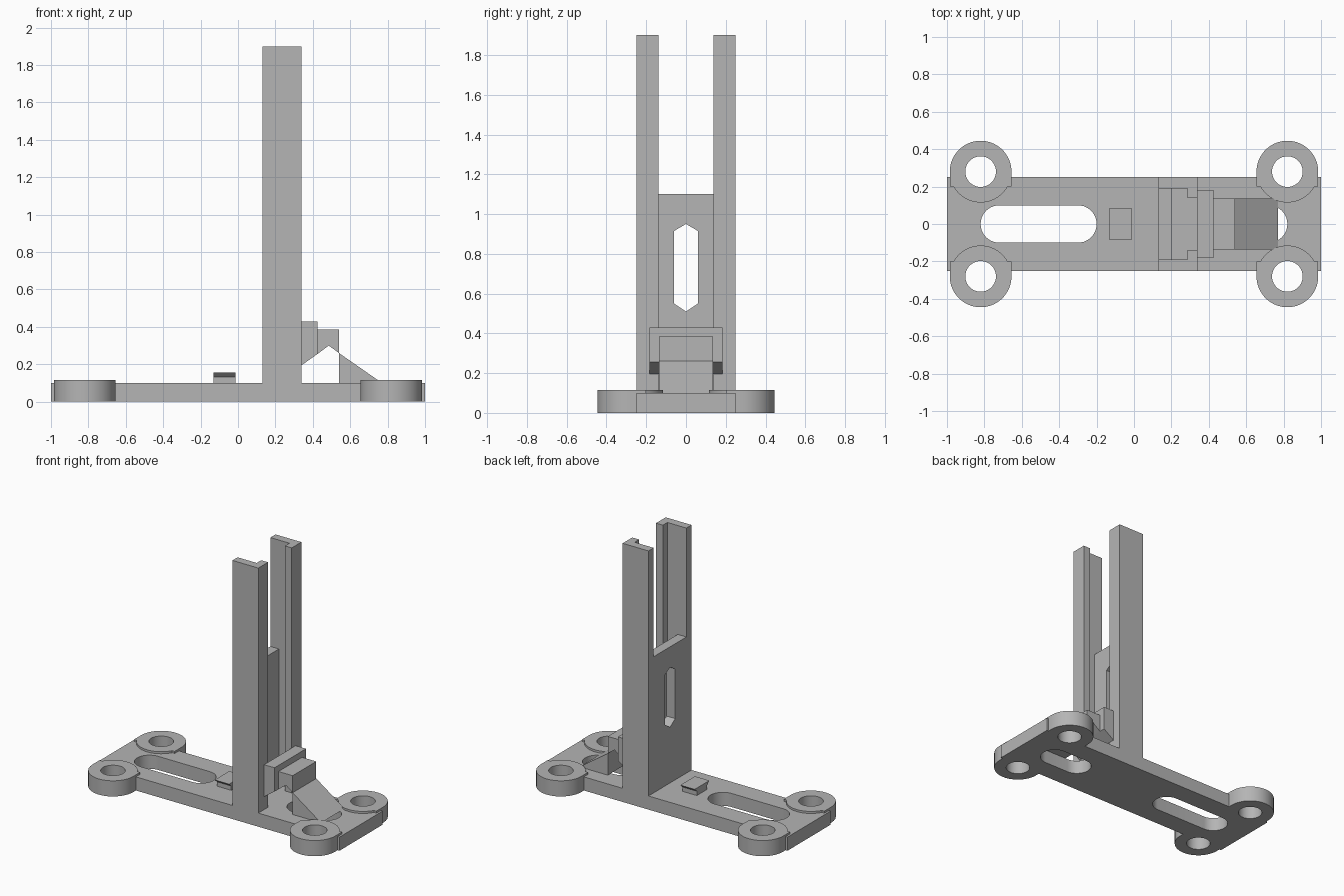
import bpy, bmesh
from math import sin, cos, pi, asin

cube = bpy.data.objects.get("Cube")
if cube:
    bpy.data.objects.remove(cube, do_unlink=True)

grey = bpy.data.materials.new("plain grey")
grey.use_nodes = True
colour = (0.46, 0.46, 0.46, 1)
grey.diffuse_color = colour
grey.node_tree.nodes["Principled BSDF"].inputs["Base Color"].default_value = colour

PLACE = {"x": lambda u, v, w: (w, u, v),
         "y": lambda u, v, w: (u, w, v),
         "z": lambda u, v, w: (u, v, w)}


def prism(name, outline, axis, start, end):
    """Extrude a flat outline along an axis."""
    bm = bmesh.new()
    face = bm.faces.new([bm.verts.new(PLACE[axis](u, v, start)) for u, v in outline])
    top = bmesh.ops.extrude_face_region(bm, geom=[face])["geom"]
    shift = PLACE[axis](0, 0, end - start)
    bmesh.ops.translate(bm, vec=shift, verts=[e for e in top if isinstance(e, bmesh.types.BMVert)])
    bmesh.ops.recalc_face_normals(bm, faces=bm.faces)
    mesh = bpy.data.meshes.new(name)
    bm.to_mesh(mesh)
    bm.free()
    mesh.materials.append(grey)
    obj = bpy.data.objects.new(name, mesh)
    bpy.context.collection.objects.link(obj)
    return obj


def combine(obj, other, operation):
    """Apply a boolean and discard the helper."""
    mod = obj.modifiers.new("boolean", "BOOLEAN")
    mod.object, mod.operation, mod.solver = other, operation, "EXACT"
    bpy.context.view_layer.objects.active = obj
    with bpy.context.temp_override(object=obj, active_object=obj):
        bpy.ops.object.modifier_apply(modifier=mod.name)
    bpy.data.objects.remove(other, do_unlink=True)


def rect(u0, u1, v0, v1):
    return [(u0, v0), (u1, v0), (u1, v1), (u0, v1)]


def arc(cx, cy, r, a0, a1, n):
    return [(cx + r * cos(a0 + (a1 - a0) * i / n), cy + r * sin(a0 + (a1 - a0) * i / n))
            for i in range(n + 1)]


def slot(x0, x1, r):
    return arc(x1 - r, 0, r, -pi / 2, pi / 2, 20) + arc(x0 + r, 0, r, pi / 2, 3 * pi / 2, 20)


# Base plate with four screw feet
PLATE = 0.1
FOOT_X, FOOT_Y, FOOT_R, SHOULDER = 0.82, 0.28, 0.165, 0.08
base = prism("base_plate", rect(-1, 1, -0.25, 0.25), "z", 0, PLATE)
corners = [(sx, sy) for sx in (-1, 1) for sy in (-1, 1)]
dip = asin(SHOULDER / FOOT_R)
foot = (arc(0, 0, FOOT_R, 0, pi, 32) + [(-FOOT_R, -SHOULDER)]
        + arc(0, 0, FOOT_R, pi + dip, 2 * pi - dip, 22) + [(FOOT_R, -SHOULDER)])
for sx, sy in corners:
    outline = [(sx * FOOT_X + u, sy * (FOOT_Y + v)) for u, v in foot]
    combine(base, prism("foot", outline, "z", 0, 0.115), "UNION")

# Screw holes and the two slots
for sx, sy in corners:
    hole = arc(sx * FOOT_X, sy * FOOT_Y, 0.082, 0, 2 * pi, 40)[:-1]
    combine(base, prism("hole", hole, "z", -0.1, 0.3), "DIFFERENCE")
for x0, x1 in ((-0.82, -0.2), (0.42, 0.82)):
    combine(base, prism("slot", slot(x0, x1, 0.1), "z", -0.1, 0.3), "DIFFERENCE")

# Upright channel rails with front lips
BACK, FRONT = 0.13, 0.34
rail = [(BACK, 0.25), (FRONT, 0.25), (FRONT, 0.138), (0.285, 0.138), (0.285, 0.19), (BACK, 0.19)]
for name, s in (("left_rail", 1), ("right_rail", -1)):
    prism(name, [(x, s * y) for x, y in rail], "z", PLATE, 1.9)

# Back web with pointed window
web = prism("back_web", rect(BACK, 0.2, -0.19, 0.19), "z", PLATE, 1.1)
window = [(0, 0.51), (0.06, 0.55), (0.06, 0.915), (0, 0.95), (-0.06, 0.915), (-0.06, 0.55)]
combine(web, prism("window", window, "x", 0, 0.25), "DIFFERENCE")

# Support bracket in front of the rails
NECK = 0.137
prism("bracket_shoulder", [(FRONT, 0.195), (FRONT, 0.43), (0.425, 0.43), (0.425, 0.255)],
      "y", -0.183, 0.183)
prism("bracket_block", [(0.425, 0.255), (0.425, 0.385), (0.54, 0.385), (0.54, 0.26), (0.485, 0.3)],
      "y", -NECK, NECK)
prism("bracket_wedge", [(0.54, PLATE), (0.54, 0.26), (0.77, PLATE)], "y", -NECK, NECK)

# Small catch with flared top behind the rails
prism("catch", [(-0.06, PLATE), (0.06, PLATE), (0.06, 0.132), (0.085, 0.155),
                (-0.085, 0.155), (-0.06, 0.132)], "x", -0.13, -0.013)

# Smooth the round walls, keep edges sharp
bpy.ops.object.select_all(action="DESELECT")
base.select_set(True)
bpy.context.view_layer.objects.active = base
bpy.ops.object.shade_smooth_by_angle(angle=0.5)
